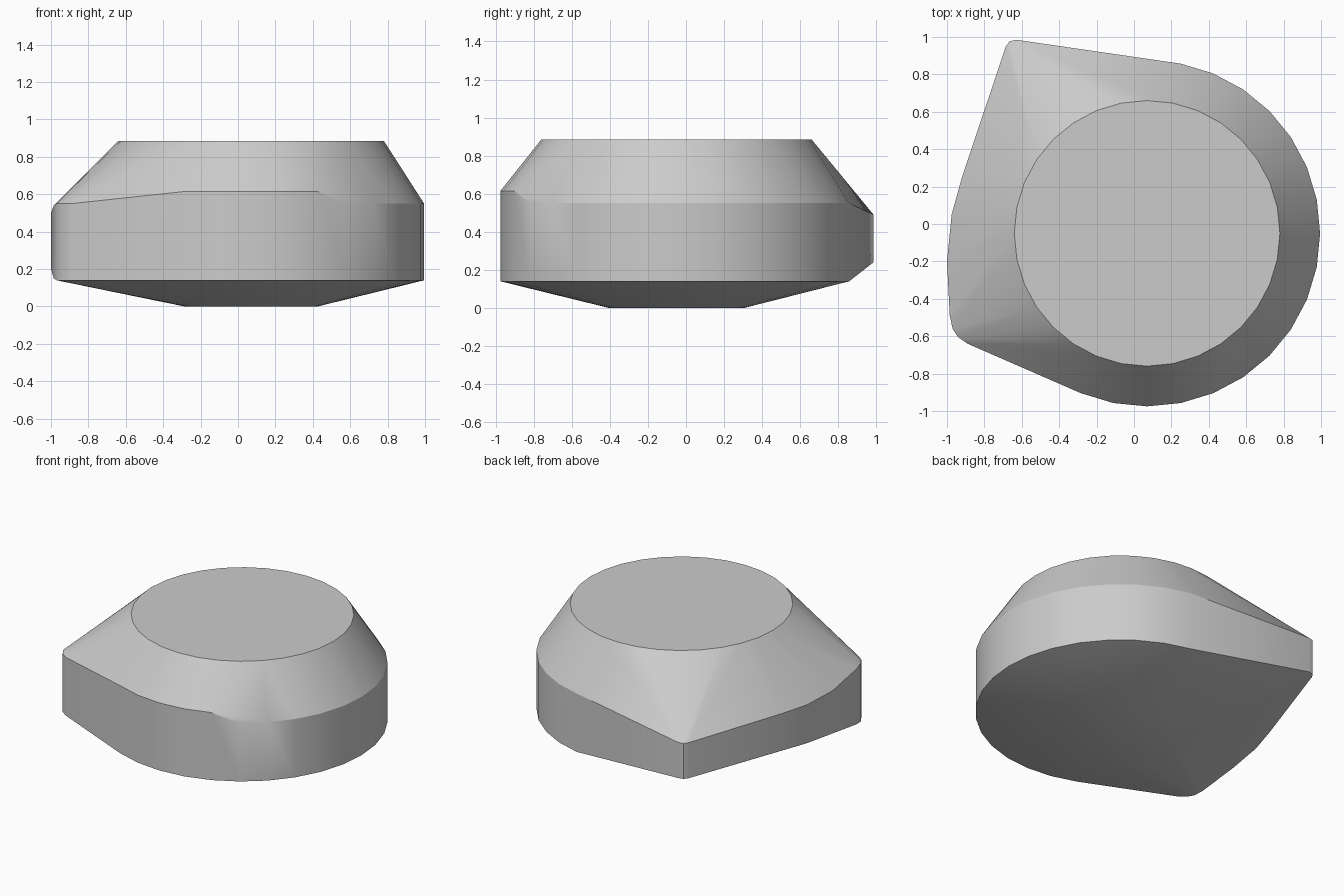
import bpy, bmesh
from math import cos, sin, radians

cube = bpy.data.objects.get("Cube")
if cube:
    bpy.data.objects.remove(cube)

CENTRE = (0.07, -0.05)
SIDES = 32


def circle_point(k, radius, z):
    a = radians(360 / SIDES * k)
    return (CENTRE[0] + radius * cos(a), CENTRE[1] + radius * sin(a), z)


# Flat top and bottom discs
points = [circle_point(k, 0.71, 0.885) for k in range(SIDES)]
points += [circle_point(k, 0.355, 0.0) for k in range(SIDES)]

# Round part of the girdle, with a raised rim at the front
for k in range(-10, 8):
    top = 0.615 if k <= -6 else 0.55
    points += [circle_point(k, 0.925, 0.14), circle_point(k, 0.925, top)]

# Girdle outline around the two rounded points: x, y, lower z, upper z
corners = [
    (-0.35, -0.87, 0.14, 0.615),
    (-0.89, -0.64, 0.14, 0.55),
    (-0.94, -0.605, 0.14, 0.55),
    (-0.97, -0.56, 0.14, 0.55),
    (-0.985, -0.49, 0.15, 0.54),
    (-1.0, -0.2, 0.2, 0.50),
    (-0.975, 0.05, 0.22, 0.49),
    (-0.92, 0.25, 0.23, 0.49),
    (-0.685, 0.95, 0.24, 0.49),
    (-0.665, 0.977, 0.24, 0.49),
    (-0.63, 0.985, 0.24, 0.49),
]
for x, y, low, high in corners:
    points += [(x, y, low), (x, y, high)]

# Faceted body wrapped around the rings
bm = bmesh.new()
for p in points:
    bm.verts.new(p)
hull = bmesh.ops.convex_hull(bm, input=bm.verts[:], use_existing_faces=False)
loose = [v for v in bm.verts if not v.link_faces]
bmesh.ops.delete(bm, geom=loose, context='VERTS')
bmesh.ops.dissolve_limit(bm, angle_limit=radians(0.5),
                         verts=bm.verts[:], edges=bm.edges[:])
bmesh.ops.recalc_face_normals(bm, faces=bm.faces[:])
mesh = bpy.data.meshes.new("faceted_stone")
bm.to_mesh(mesh)
bm.free()

stone = bpy.data.objects.new("faceted_stone", mesh)
bpy.context.collection.objects.link(stone)

# Plain grey material
grey = bpy.data.materials.new("light_grey")
grey.use_nodes = True
colour = (0.6, 0.6, 0.6, 1.0)
grey.diffuse_color = colour
for node in grey.node_tree.nodes:
    if node.type == 'BSDF_PRINCIPLED':
        node.inputs["Base Color"].default_value = colour
mesh.materials.append(grey)

# Smooth sides with crisp rims
bpy.ops.object.select_all(action='DESELECT')
stone.select_set(True)
bpy.context.view_layer.objects.active = stone
bpy.ops.object.shade_smooth_by_angle(angle=radians(30))
